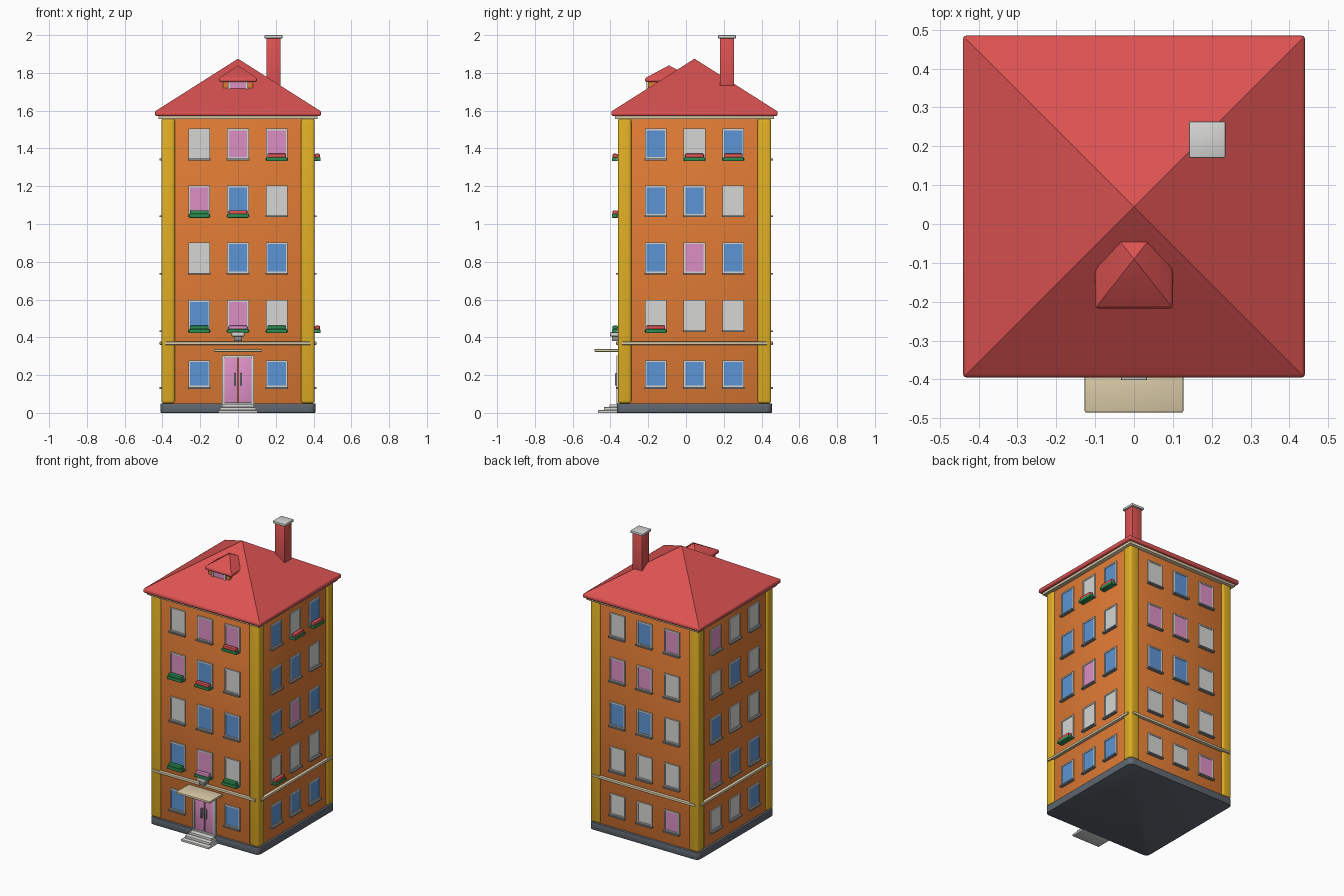
import bpy, bmesh, math
from mathutils import Matrix, Vector

if "Cube" in bpy.data.objects:
    bpy.data.objects.remove(bpy.data.objects["Cube"])

YC = 0.045      # centre of the tower in y
WALL = 0.395    # half width of the wall block

COLORS = {
    "orange wall": (0.75, 0.20, 0.035), "yellow pilaster": (0.75, 0.43, 0.018),
    "red tile": (0.72, 0.085, 0.085), "light grey": (0.67, 0.67, 0.66),
    "pink": (0.72, 0.28, 0.56), "blue glass": (0.11, 0.30, 0.66),
    "slate": (0.115, 0.135, 0.16), "beige": (0.72, 0.61, 0.40),
    "leaf green": (0.025, 0.27, 0.08), "mid grey": (0.26, 0.27, 0.28),
}
MATS = {}
for n, c in COLORS.items():
    MATS[n] = bpy.data.materials.new(n)
    MATS[n].diffuse_color = (*c, 1)


def finish(name, bm, mats, bevel=0.0, segs=2, angle=30):
    bmesh.ops.recalc_face_normals(bm, faces=bm.faces)
    me = bpy.data.meshes.new(name)
    bm.to_mesh(me)
    bm.free()
    for m in mats:
        me.materials.append(MATS[m])
    ob = bpy.data.objects.new(name, me)
    bpy.context.collection.objects.link(ob)
    bpy.ops.object.select_all(action='DESELECT')
    ob.select_set(True)
    bpy.context.view_layer.objects.active = ob
    if bevel:
        mod = ob.modifiers.new("bevel", 'BEVEL')
        mod.width, mod.segments = bevel, segs
        mod.limit_method, mod.angle_limit = 'ANGLE', math.radians(angle)
        bpy.ops.object.modifier_apply(modifier="bevel")
    bpy.ops.object.shade_smooth_by_angle(angle=math.radians(30))
    return ob


def add_box(bm, lo, hi, M=Matrix(), mat=0):
    lo, hi = Vector(lo), Vector(hi)
    T = M @ Matrix.Translation((lo + hi) / 2) @ Matrix.Diagonal((*(hi - lo), 1))
    verts = bmesh.ops.create_cube(bm, size=1, matrix=T)["verts"]
    for f in {f for v in verts for f in v.link_faces}:
        f.material_index = mat


def boxes(name, mat, items, bevel=0.0, segs=2):
    bm = bmesh.new()
    for lo, hi, *M in items:
        add_box(bm, lo, hi, *M)
    return finish(name, bm, [mat], bevel, segs)


def side(k):
    """Facade frame: x along the wall, -y outward; 0 front, 1 right, 2 back, 3 left."""
    return Matrix.Translation((0, YC, 0)) @ Matrix.Rotation(k * math.pi / 2, 4, 'Z')


def frame(x, y0, y1, w, z0, z1, t, M):
    """Four bars around an opening of outer half width w."""
    return [((x - w, y0, z0), (x - w + t, y1, z1), M), ((x + w - t, y0, z0), (x + w, y1, z1), M),
            ((x - w + t, y0, z1 - t), (x + w - t, y1, z1), M),
            ((x - w + t, y0, z0), (x + w - t, y1, z0 + t), M)]


def hip_roof(name, cx, cy, hx, hy, z0, z1, apex, bevel):
    bm = bmesh.new()
    rings = [[bm.verts.new((cx + sx * hx, cy + sy * hy, z))
              for sx, sy in ((-1, -1), (1, -1), (1, 1), (-1, 1))] for z in (z0, z1)]
    top = bm.verts.new((cx, cy, apex))
    bm.faces.new(rings[0])
    for i in range(4):
        j = (i + 1) % 4
        bm.faces.new((rings[0][i], rings[0][j], rings[1][j], rings[1][i]))
        bm.faces.new((rings[1][i], rings[1][j], top))
    return finish(name, bm, ["red tile"], bevel, 3, 50)


def slab(name, mat, h, z0, z1, corner):
    """Square slab with rounded vertical corners."""
    bm = bmesh.new()
    add_box(bm, (-h, YC - h, z0), (h, YC + h, z1))
    vertical = [e for e in bm.edges if abs(e.verts[0].co.z - e.verts[1].co.z) > 1e-4]
    if corner:
        bmesh.ops.bevel(bm, geom=vertical, offset=corner, segments=4, profile=0.5, affect='EDGES')
    return finish(name, bm, [mat], 0.004, 2, 50)


# Tower body, plinth, corner pilasters
slab("walls", "orange wall", WALL, 0.03, 1.56, 0)
slab("plinth", "slate", 0.41, 0.0, 0.05, 0.03)
for k, nm in enumerate(("front_left", "front_right", "back_right", "back_left")):
    boxes("pilaster_" + nm, "yellow pilaster",
          [((-0.406, -0.406, 0.05), (-0.334, -0.334, 1.56), side(k))], 0.014, 3)

# String course above the ground floor and cornice under the roof
boxes("string_course", "beige",
      [((-0.385, -0.415, 0.36), (0.385, -0.39, 0.377), side(k)) for k in range(4)], 0.004)
slab("cornice", "beige", 0.422, 1.555, 1.575, 0)

# Windows: one letter per pane (G blind, P pink, B blue), rows from the top down
ROWS = [(1.345, 1.505), (1.045, 1.203), (0.74, 0.902), (0.435, 0.597), (0.135, 0.278)]
COLS = (-0.205, 0.0, 0.205)
PANES = ["GPP PBG GBB BPG B-B", "BGB BBG BPB GGG BBB",
         "GBP PPG BBG GGG GGP", "PGG GBG BGG PBB GGB"]
KINDS = "GPB"
for k, nm in enumerate(("front", "right", "back", "left")):
    M, glass, frames, sills = side(k), bmesh.new(), [], []
    for (z0, z1), row in zip(ROWS, PANES[k].split()):
        for x, c in zip(COLS, row):
            if c == "-":
                continue
            add_box(glass, (x - 0.05, -0.399, z0 + 0.005), (x + 0.05, -0.393, z1 - 0.005),
                    M, KINDS.index(c))
            frames += frame(x, -0.403, -0.39, 0.057, z0, z1, 0.009, M)
            sills.append(((x - 0.06, -0.415, z0 - 0.008), (x + 0.06, -0.39, z0 + 0.001), M))
    finish("window_panes_" + nm, glass, ["light grey", "pink", "blue glass"])
    boxes("window_frames_" + nm, "light grey", frames)
    boxes("window_sills_" + nm, "mid grey", sills)

# Flower boxes: side, column, row, plant colour
FLOWERS = [(0, 2, 0, "red tile"), (0, 0, 1, "leaf green"), (0, 1, 1, "red tile"),
           (0, 0, 3, "leaf green"), (0, 1, 3, "pink"), (0, 2, 3, "leaf green"),
           (1, 1, 0, "red tile"), (1, 2, 0, "red tile"), (1, 0, 3, "red tile")]
for i, (k, c, r, mat) in enumerate(FLOWERS):
    x, z = COLS[c], ROWS[r][0]
    boxes(f"flower_box_{i}", "leaf green",
          [((x - 0.056, -0.438, z - 0.012), (x + 0.056, -0.403, z + 0.008), side(k))], 0.004)
    boxes(f"flowers_{i}", mat,
          [((x - 0.05, -0.434, z + 0.006), (x + 0.05, -0.406, z + 0.027), side(k))], 0.006)

# Entrance: double door, frame, handles, steps, canopy, lamp
F = side(0)
boxes("door_leaves", "pink", [((-0.073, -0.406, 0.04), (-0.002, -0.39, 0.295), F),
                              ((0.002, -0.406, 0.04), (0.073, -0.39, 0.295), F)], 0.002)
boxes("door_frame", "light grey", frame(0, -0.414, -0.39, 0.085, 0.04, 0.305, 0.014, F), 0.002)
boxes("door_handles", "mid grey",
      [((s * 0.016 - 0.006, -0.422, 0.145), (s * 0.016 + 0.006, -0.404, 0.21), F) for s in (-1, 1)], 0.003)
boxes("steps", "light grey", [((-0.105, -0.51, 0.0), (0.105, -0.38, 0.014), F),
                              ((-0.095, -0.48, 0.012), (0.095, -0.38, 0.03), F),
                              ((-0.085, -0.45, 0.028), (0.085, -0.38, 0.045), F)], 0.002)
boxes("canopy", "beige", [((-0.127, -0.53, 0.323), (0.127, -0.39, 0.338), F)], 0.004)
boxes("lamp_housing", "light grey", [((-0.034, -0.447, 0.405), (0.034, -0.39, 0.427), F)], 0.004)
boxes("lamp", "mid grey", [((-0.022, -0.437, 0.38), (0.022, -0.39, 0.406), F)], 0.004)

# Main roof
hip_roof("roof", 0, YC, 0.44, 0.44, 1.572, 1.596, 1.875, 0.01)

# Dormer
boxes("dormer_body", "orange wall", [((-0.08, -0.2, 1.68), (0.08, 0.0, 1.765))])
boxes("dormer_pane", "pink", [((-0.043, -0.204, 1.70), (0.043, -0.198, 1.75))])
boxes("dormer_frame", "light grey", frame(0, -0.208, -0.198, 0.052, 1.69, 1.758, 0.01, Matrix()))
hip_roof("dormer_roof", 0, -0.09, 0.1, 0.127, 1.752, 1.772, 1.84, 0.008)

# Chimney
boxes("chimney", "red tile", [((0.151, 0.18, 1.66), (0.225, 0.254, 1.987))], 0.003)
boxes("chimney_cap", "light grey", [((0.141, 0.17, 1.983), (0.235, 0.264, 2.0))], 0.004)

for m in bpy.data.materials:
    if m.users and not m.is_grease_pencil:
        m.use_nodes = True
        m.node_tree.nodes["Principled BSDF"].inputs["Base Color"].default_value = m.diffuse_color
